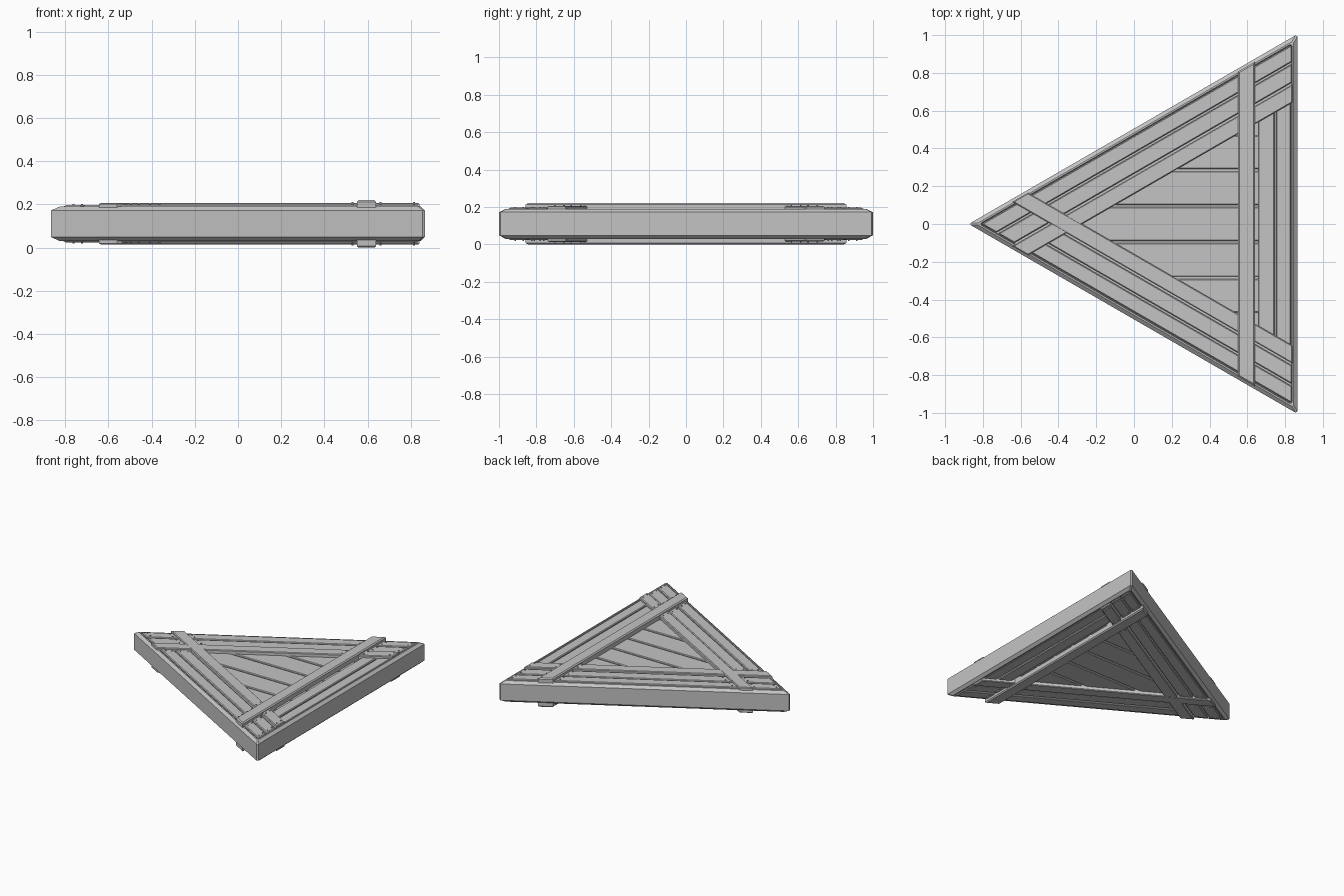
import bpy, bmesh, math
from mathutils import Vector

if "Cube" in bpy.data.objects:
    bpy.data.objects.remove(bpy.data.objects["Cube"])

MID = 0.11                 # mid plane height
INR = 0.58                 # distance from triangle centre to each side
CENTRE = Vector((0.285, 0))
RIGHT, BACK, FRONT = 0, 120, 240   # outward directions of the three sides

grey = bpy.data.materials.new("light_grey")
grey.use_nodes = True
grey.diffuse_color = (0.55, 0.55, 0.55, 1)
grey.node_tree.nodes["Principled BSDF"].inputs["Base Color"].default_value = (0.55, 0.55, 0.55, 1)


def normal(angle):
    a = math.radians(angle)
    return Vector((math.cos(a), math.sin(a)))


def clip(limits):
    """Convex outline left after cutting a big square by (direction, distance) limits."""
    pts = [Vector(p) for p in ((-3, -3), (3, -3), (3, 3), (-3, 3))]
    for angle, dist in limits:
        n, out = normal(angle), []
        for a, b in zip(pts, pts[1:] + pts[:1]):
            da, db = n.dot(a) - dist, n.dot(b) - dist
            if da <= 0:
                out.append(a)
            if da * db < 0:
                out.append(a.lerp(b, da / (da - db)))
        pts = out
    return [p + CENTRE for p in pts]


def strip(side, near, far, *others):
    """Outline of a board lying between two distances from one side."""
    return clip([(side, INR - near), (side + 180, far - INR), *others])


def rim(side, gap):
    return (side, INR - gap)


def beyond(side, gap):
    return rim(side, gap)


def finish(name, bm):
    bmesh.ops.recalc_face_normals(bm, faces=bm.faces)
    mesh = bpy.data.meshes.new(name)
    bm.to_mesh(mesh)
    bm.free()
    mesh.materials.append(grey)
    obj = bpy.data.objects.new(name, mesh)
    bpy.context.collection.objects.link(obj)
    return obj


def skin(bm, rings):
    """Join equal rings of points with quads and cap both ends."""
    loops = [[bm.verts.new(p) for p in ring] for ring in rings]
    for lo, hi in zip(loops, loops[1:]):
        for i in range(len(lo)):
            j = (i + 1) % len(lo)
            bm.faces.new((lo[i], lo[j], hi[j], hi[i]))
    bm.faces.new(loops[0])
    bm.faces.new(loops[-1])


def board(name, outline, top, chamfer=0.005, base=0.05):
    """Chamfered board on the upper face and its twin on the lower face."""
    bm = bmesh.new()
    mid = sum(outline, Vector((0, 0))) / len(outline)
    # inset outline: shift every side inwards and intersect neighbours
    inner, count = [], len(outline)
    for i, p in enumerate(outline):
        u = (p - outline[i - 1]).normalized()
        v = (outline[(i + 1) % count] - p).normalized()
        inner.append(p + (v - u) * chamfer / max(abs(u.cross(v)), 0.2))
    for s in (1, -1):
        levels = ((outline, base), (outline, top - MID - chamfer), (inner, top - MID))
        skin(bm, [[(p.x, p.y, MID + s * h) for p in ring] for ring, h in levels])
    return finish(name, bm)


# Body: thick triangle with blunt corners, chamfered rim and sunken faces
def triangle(gap):
    blunt = 1.15 - 2 * gap
    return clip([rim(s, gap) for s in (RIGHT, BACK, FRONT)]
                + [(s + 180, blunt) for s in (RIGHT, BACK, FRONT)])


body = bmesh.new()
half = [(0, 0.062), (0.02, 0.08), (0.028, 0.08), (0.032, 0.058)]
profile = [(g, -h) for g, h in reversed(half)] + half
skin(body, [[(p.x, p.y, MID + h) for p in triangle(g)] for g, h in profile])
finish("body", body)

# Sunken panel boards in the middle
PITCH = 0.19
for k in range(-2, 3):
    y = k * PITCH
    board(f"panel_board_{k + 3}",
          clip([(90, y + PITCH / 2 - 0.006), (270, PITCH / 2 - 0.006 - y),
                beyond(BACK, 0.28), beyond(FRONT, 0.28), beyond(RIGHT, 0.2)]), 0.18)

# Edge boards, two along each side
rows = [(0.034, 0.112), (0.122, 0.207)]
for i, (near, far) in enumerate(rows, 1):
    board(f"back_edge_board_{i}",
          strip(BACK, near, far, rim(RIGHT, 0.03), rim(FRONT, 0.034)), 0.196)
    board(f"front_edge_board_{i}",
          strip(FRONT, near, far, rim(RIGHT, 0.03), beyond(BACK, 0.28)), 0.196)
    board(f"right_edge_board_{i}",
          strip(RIGHT, near, far, beyond(BACK, 0.29), beyond(FRONT, 0.29)), 0.188)

# Three crossing braces, the right one standing proud
board("back_brace", strip(BACK, 0.217, 0.3, rim(RIGHT, 0.025), rim(FRONT, 0.014)), 0.2055)
board("front_brace", strip(FRONT, 0.217, 0.3, rim(RIGHT, 0.025), rim(BACK, 0.014)), 0.2065)
board("right_brace", strip(RIGHT, 0.225, 0.315, rim(BACK, 0.014), rim(FRONT, 0.014)), 0.22, 0.008)


# Nails at the board ends
def meet(side_a, gap_a, side_b, gap_b):
    """Point at given distances from two sides."""
    a, b = normal(side_a), normal(side_b)
    da, db = INR - gap_a, INR - gap_b
    det = a.cross(b)
    return CENTRE + Vector((da * b.y - db * a.y, a.x * db - b.x * da)) / det


nails = bmesh.new()
for side, other, ends in ((BACK, FRONT, (0.06, 0.195, 0.325)), (FRONT, BACK, (0.325,))):
    for near, far, top in [(*r, 0.196) for r in rows] + [(0.217, 0.3, 0.206)]:
        for gap in (near + 0.02, far - 0.02):
            spots = [meet(side, gap, RIGHT, g) for g in (0.05, 0.205, 0.335)]
            if top < 0.2:
                spots += [meet(side, gap, other, g) for g in ends if g > gap * 0.5]
            for p in spots:
                for s in (1, -1):
                    ring = [p + normal(60 * k) * 0.005 for k in range(6)]
                    skin(nails, [[(q.x, q.y, MID + s * h) for q in ring]
                                 for h in (0.07, top - MID + 0.005)])
finish("nails", nails)
